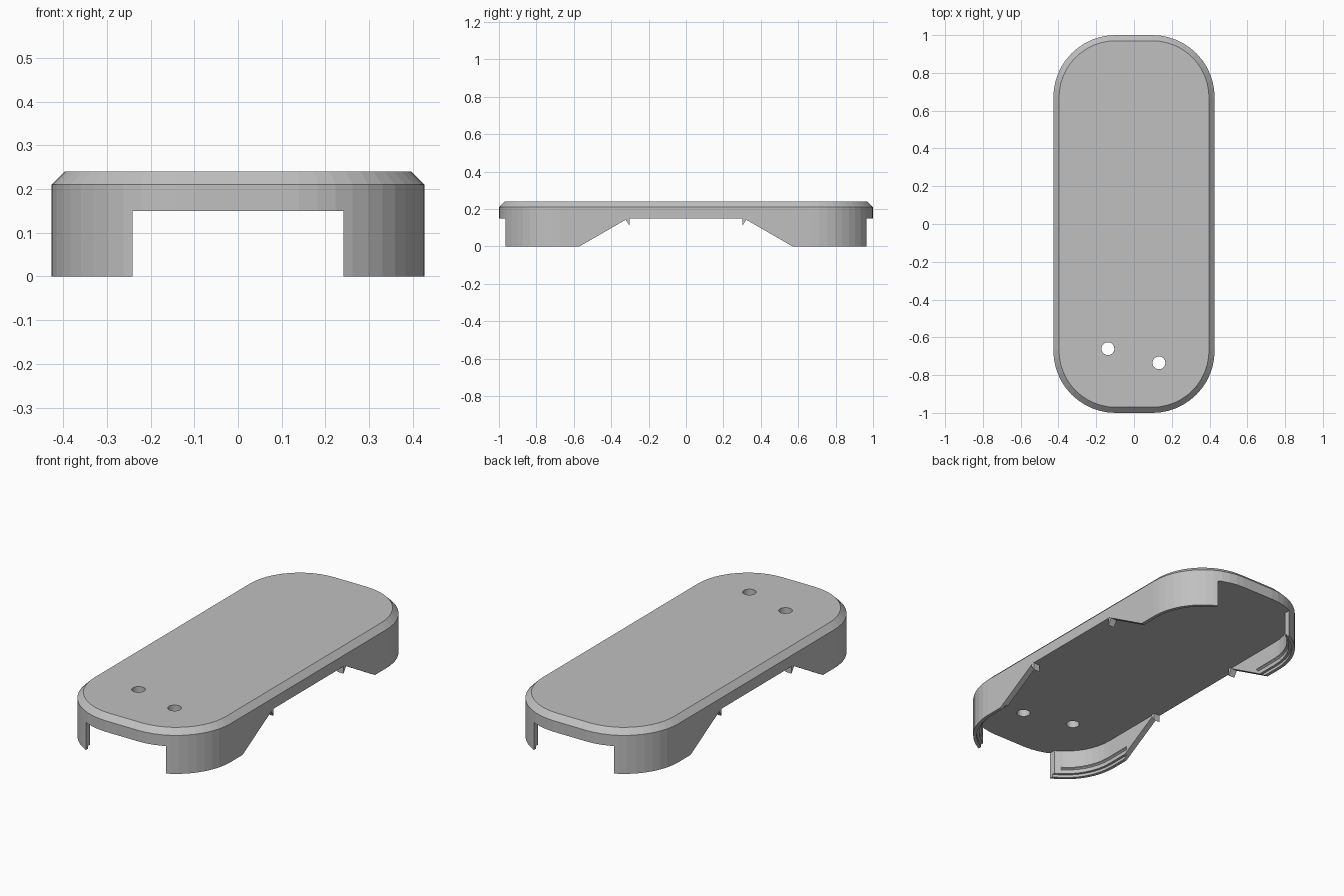
import bpy
import bmesh
import math

HALF_W, HALF_L, RADIUS, STEPS = 0.427, 1.0, 0.33, 12
PLATE_Z = 0.15

if "Cube" in bpy.data.objects:
    bpy.data.objects.remove(bpy.data.objects["Cube"])

grey = bpy.data.materials.new("plain_grey")
grey.use_nodes = True
grey.diffuse_color = (0.53, 0.53, 0.53, 1)
grey.node_tree.nodes["Principled BSDF"].inputs["Base Color"].default_value = grey.diffuse_color


def make_object(name, bm):
    bmesh.ops.recalc_face_normals(bm, faces=bm.faces)
    mesh = bpy.data.meshes.new(name)
    bm.to_mesh(mesh)
    bm.free()
    mesh.materials.append(grey)
    obj = bpy.data.objects.new(name, mesh)
    bpy.context.collection.objects.link(obj)
    return obj


def outline(inset):
    """Rounded rectangle, the same point count at every inset."""
    points = []
    r = RADIUS - inset
    for corner, (sx, sy) in enumerate([(1, 1), (-1, 1), (-1, -1), (1, -1)]):
        for i in range(STEPS + 1):
            a = math.pi / 2 * (corner + i / STEPS)
            points.append((sx * (HALF_W - RADIUS) + r * math.cos(a),
                           sy * (HALF_L - RADIUS) + r * math.sin(a)))
    return points


def sweep(name, profile, closed):
    """Carry a profile of (inset, z) points around the outline."""
    bm = bmesh.new()
    rings = [[bm.verts.new((x, y, z)) for x, y in outline(inset)] for inset, z in profile]
    pairs = list(zip(rings, rings[1:]))
    if closed:
        pairs.append((rings[-1], rings[0]))
    else:
        bm.faces.new(rings[0])
        bm.faces.new(rings[-1])
    for low, high in pairs:
        for i in range(len(low)):
            j = (i + 1) % len(low)
            bm.faces.new((low[i], low[j], high[j], high[i]))
    return make_object(name, bm)


def prism(name, yz, x0, x1):
    """Extrude a side-on polygon along x."""
    bm = bmesh.new()
    a = [bm.verts.new((x0, y, z)) for y, z in yz]
    b = [bm.verts.new((x1, y, z)) for y, z in yz]
    bm.faces.new(a)
    bm.faces.new(b)
    for i in range(len(a)):
        j = (i + 1) % len(a)
        bm.faces.new((a[i], a[j], b[j], b[i]))
    return make_object(name, bm)


def cut(obj, cutter):
    mod = obj.modifiers.new("cut", 'BOOLEAN')
    mod.operation = 'DIFFERENCE'
    mod.solver = 'EXACT'
    mod.object = cutter
    bpy.context.view_layer.objects.active = obj
    bpy.ops.object.modifier_apply(modifier=mod.name)
    bpy.data.objects.remove(cutter)


def end_and_side_gaps(obj, half_gap, y_low, y_high):
    """Open the two ends and the sloped middle of both long sides."""
    cut(obj, prism("end_cutter", [(-2, -1), (2, -1), (2, 1), (-2, 1)], -half_gap, half_gap))
    drop = 0.05
    y_out = y_low + (y_low - y_high) * drop / PLATE_Z
    yz = [(-y_out, -drop), (y_out, -drop), (y_high, PLATE_Z), (y_high, 0.3),
          (-y_high, 0.3), (-y_high, PLATE_Z)]
    cut(obj, prism("side_cutter", yz, -1, 1))


# Top plate with a chamfered rim and two screw holes
plate = sweep("top_plate", [(0, PLATE_Z), (0, 0.21), (0.03, 0.24)], False)
for x, y in [(-0.138, -0.66), (0.132, -0.735)]:
    bm = bmesh.new()
    bmesh.ops.create_cone(bm, cap_ends=True, segments=24, radius1=0.034,
                          radius2=0.034, depth=1)
    bmesh.ops.translate(bm, verts=bm.verts, vec=(x, y, 0))
    cut(plate, make_object("hole_cutter", bm))

# Four corner legs: a thin wall with a stepped lower edge
legs = sweep("corner_legs", [(0, 0), (0.018, 0), (0.018, 0.015), (0.032, 0.015),
                             (0.032, PLATE_Z), (0, PLATE_Z)], True)
end_and_side_gaps(legs, 0.241, 0.57, 0.31)

# Snap ridges inside the legs
ridges = sweep("snap_ridges", [(0.03, 0.035), (0.042, 0.042), (0.042, 0.048),
                               (0.03, 0.055)], True)
end_and_side_gaps(ridges, 0.27, 0.53, 0.53)

# Small hooks where the slopes meet the plate
for sx, side in [(1, "left"), (-1, "right")]:
    for sy, end in [(1, "back"), (-1, "front")]:
        yz = [(sy * y, z) for y, z in [(0.301, PLATE_Z), (0.301, 0.11),
                                       (0.322, 0.142), (0.322, PLATE_Z)]]
        prism(f"{end}_{side}_hook", yz, sx * 0.388, sx * (HALF_W - 0.001))
